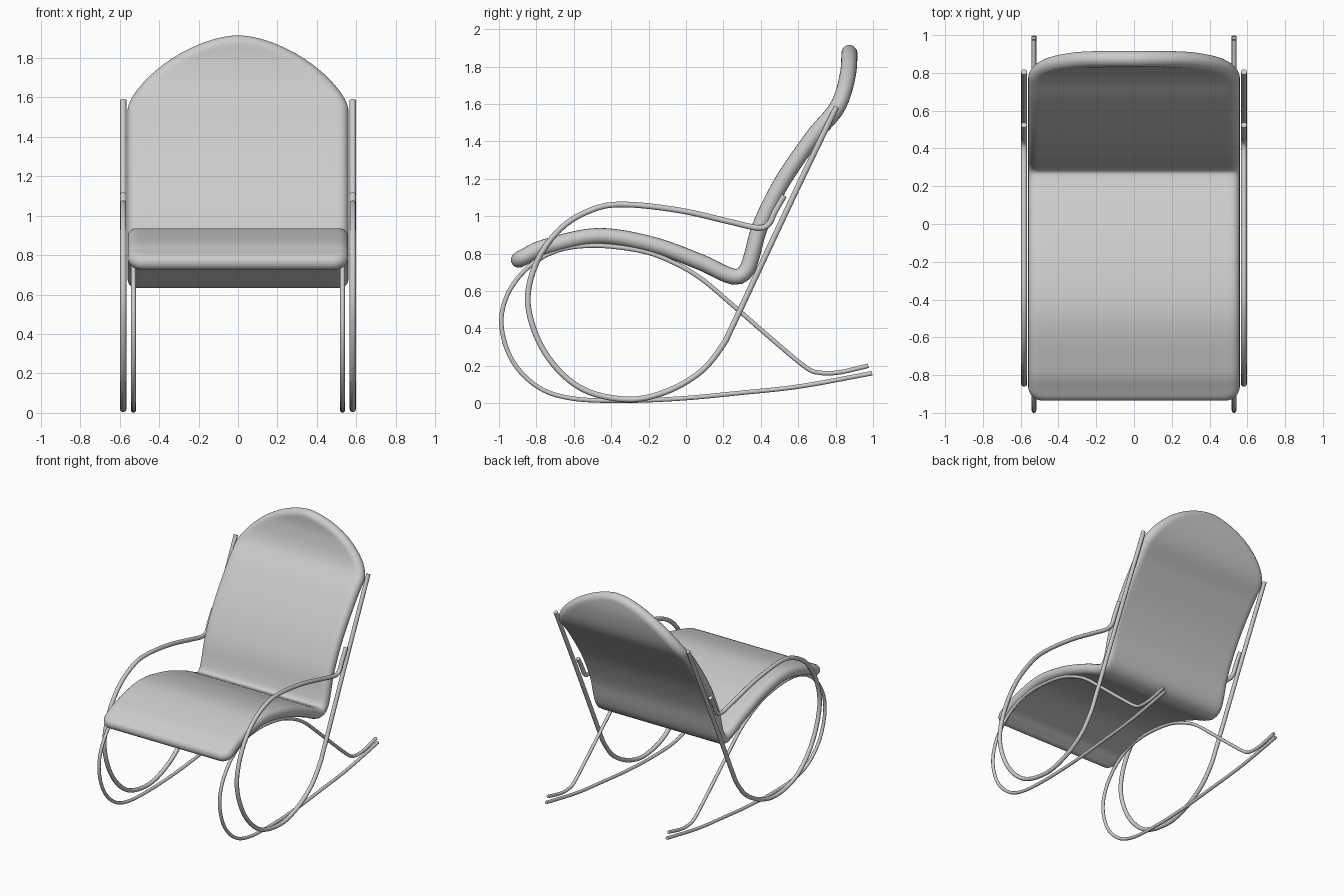
import bpy, bmesh, math
from mathutils import Vector

cube = bpy.data.objects.get("Cube")
if cube:
    bpy.data.objects.remove(cube, do_unlink=True)

grey = bpy.data.materials.new("plain grey")
grey.use_nodes = True
grey.diffuse_color = (0.6, 0.6, 0.6, 1)
grey.node_tree.nodes["Principled BSDF"].inputs["Base Color"].default_value = grey.diffuse_color


def smooth_path(points, steps=12):
    """Catmull-Rom curve through (y, z) points."""
    p = [Vector(q) for q in points]
    p = [2 * p[0] - p[1]] + p + [2 * p[-1] - p[-2]]
    out = []
    for a, b, c, d in zip(p, p[1:], p[2:], p[3:]):
        for k in range(steps):
            t = k / steps
            out.append(0.5 * (2 * b + (c - a) * t + (2 * a - 5 * b + 4 * c - d) * t ** 2
                              + (3 * b - a - 3 * c + d) * t ** 3))
    return out + [p[-2]]


def finish(obj):
    bpy.ops.object.select_all(action='DESELECT')
    obj.select_set(True)
    bpy.context.view_layer.objects.active = obj
    if obj.type == 'CURVE':
        bpy.ops.object.convert(target='MESH')
    bpy.ops.object.shade_smooth_by_angle(angle=math.radians(45))


def tube(name, points, x, radius):
    curve = bpy.data.curves.new(name, 'CURVE')
    curve.dimensions = '3D'
    curve.bevel_depth = radius
    curve.bevel_resolution = 3
    curve.use_fill_caps = True
    path = smooth_path(points, 8)
    spline = curve.splines.new('POLY')
    spline.points.add(len(path) - 1)
    for point, q in zip(spline.points, path):
        point.co = (x, q.x, q.y, 1)
    curve.materials.append(grey)
    obj = bpy.data.objects.new(name, curve)
    bpy.context.collection.objects.link(obj)
    finish(obj)


# Tubular side frames: back post, hoop and armrest in one; rocker and seat rail in the other
HOOP = [(.805, 1.585), (.6, 1.16), (.4, .735), (.25, .415), (.19, .3), (.075, .165), (-.11, .06),
        (-.32, .02), (-.567, .083), (-.754, .27), (-.845, .527), (-.797, .757), (-.663, .94),
        (-.487, 1.04), (-.315, 1.062), (-.03, 1.03), (.235, .97), (.38, .938), (.44, .955),
        (.476, 1.025), (.525, 1.11)]
ROCKER = [(.975, .2), (.82, .165), (.715, .163), (.636, .195), (.45, .35), (.26, .515), (.075, .67),
          (-.085, .76), (-.245, .815), (-.476, .842), (-.674, .82), (-.834, .735), (-.95, .59),
          (-.987, .42), (-.93, .23), (-.797, .09), (-.62, .027), (-.35, .013), (-.03, .025),
          (.29, .055), (.61, .09), (.995, .16)]
for side, sign in (("left", 1), ("right", -1)):
    tube(side + "_hoop_and_armrest", HOOP, sign * .582, .016)
    tube(side + "_rocker_rail", ROCKER, sign * .53, .0125)

# Upholstered pad: seat and back swept along one centre line
PAD = smooth_path([(-.93, .745), (-.86, .785), (-.75, .835), (-.476, .893), (-.19, .85), (.075, .755),
                   (.2, .695), (.27, .675), (.32, .705), (.35, .78), (.4, .955), (.515, 1.185),
                   (.68, 1.425), (.81, 1.585), (.865, 1.755), (.875, 1.915)])
dist = [0]
for a, b in zip(PAD, PAD[1:]):
    dist.append(dist[-1] + (b - a).length)
LENGTH, HALF, THICK, ROUND, CORNER = dist[-1], .56, .043, .045, .08
ARCH = 1.54


def at(s):
    """Point and normal of the centre line at distance s."""
    i = max(k for k in range(len(dist) - 1) if dist[k] <= s or k == 0)
    t = (s - dist[i]) / (dist[i + 1] - dist[i])
    tangents = [(PAD[min(j + 1, len(PAD) - 1)] - PAD[max(j - 1, 0)]).normalized() for j in (i, i + 1)]
    tan = tangents[0].lerp(tangents[1], t).normalized()
    return PAD[i].lerp(PAD[i + 1], t), Vector((-tan.y, tan.x))


def half_width(s, z):
    """Rounded front corners and an arched top."""
    if s < CORNER:
        return HALF - CORNER * (1 - math.sqrt(max(0, 1 - (1 - s / CORNER) ** 2)))
    if z > ARCH:
        rise = min(1, (z - ARCH) / (PAD[-1].y - ARCH))
        return HALF * max(0, 1 - rise ** (1 / .7)) ** (1 / 1.7)
    return HALF


ROWS, COLS = 140, 36
rows = []
for r in range(ROWS + 1):
    s = LENGTH * (1 - math.cos(math.pi * r / ROWS)) / 2
    point, normal = at(s)
    rows.append((s, point, normal, half_width(s, point.y)))
outline = [Vector((0, 0))] + [Vector((w, s)) for s, _, _, w in rows]


def edge_distance(q):
    best = 9
    for a, b in zip(outline, outline[1:]):
        if abs(a.y - q.y) < 2 * ROUND or abs(b.y - q.y) < 2 * ROUND:
            ab = b - a
            t = max(0, min(1, (q - a).dot(ab) / max(ab.length_squared, 1e-12)))
            best = min(best, (q - a - ab * t).length)
    return best


bm = bmesh.new()
front, back = [], []
for s, point, normal, w in rows:
    f, k = [], []
    for c in range(COLS + 1):
        x = w * math.sin(math.pi * (c / COLS - .5))
        d = min(1, edge_distance(Vector((abs(x), s))) / ROUND)
        h = THICK * math.sqrt(max(0, 1 - (1 - d) ** 2))
        for verts, sign in ((f, 1), (k, -1)):
            q = point + normal * h * sign
            verts.append(bm.verts.new((x, q.x, q.y)))
    front.append(f)
    back.append(k)
for grid in (front, back):
    for a, b in zip(grid, grid[1:]):
        for c in range(COLS):
            bm.faces.new((a[c], a[c + 1], b[c + 1], b[c]))
bmesh.ops.remove_doubles(bm, verts=bm.verts, dist=.0003)
bmesh.ops.recalc_face_normals(bm, faces=bm.faces)
mesh = bpy.data.meshes.new("seat_and_back_pad")
bm.to_mesh(mesh)
bm.free()
mesh.materials.append(grey)
pad = bpy.data.objects.new("seat_and_back_pad", mesh)
bpy.context.collection.objects.link(pad)
finish(pad)
